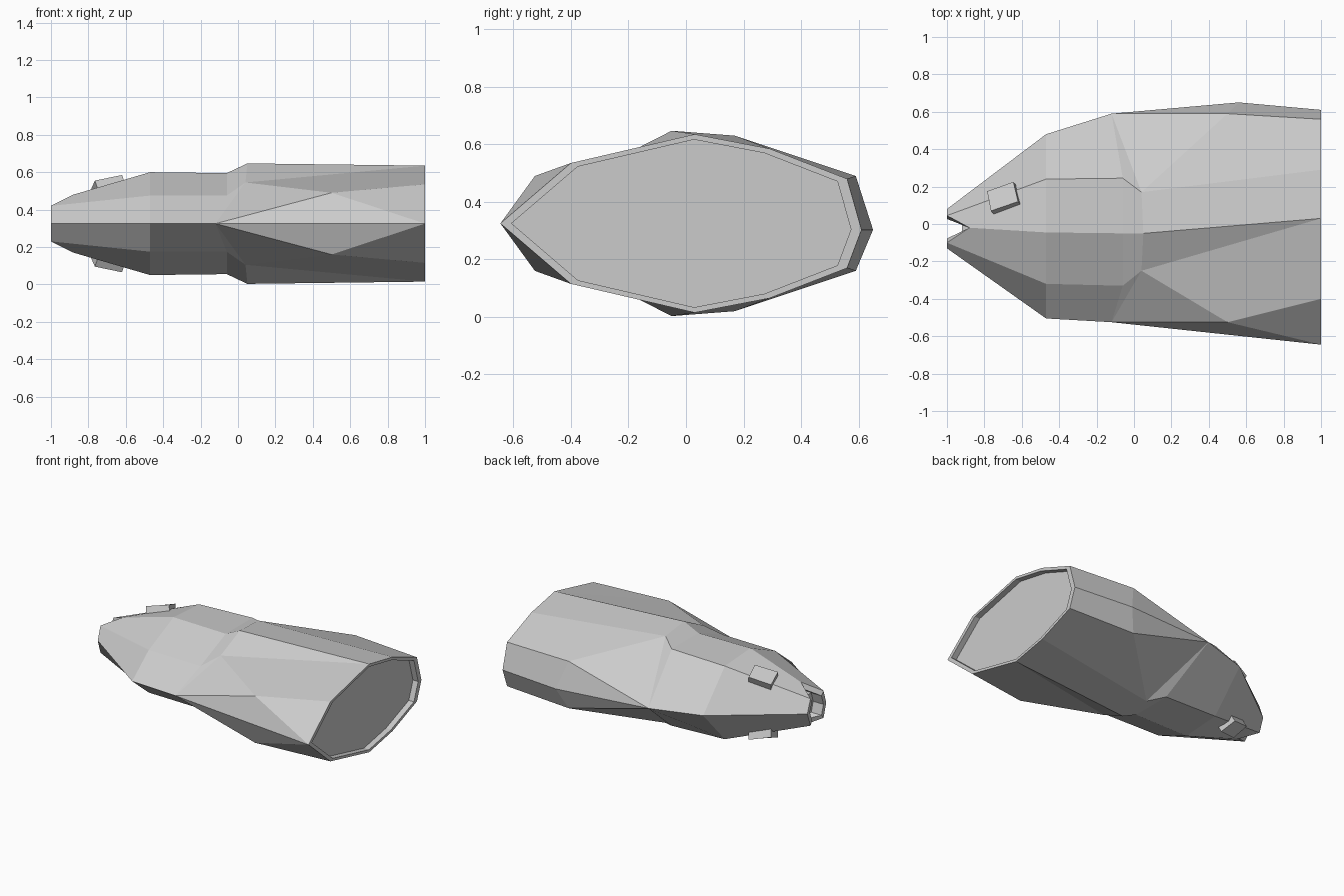
import bpy, bmesh
from mathutils import Vector

if "Cube" in bpy.data.objects:
    bpy.data.objects.remove(bpy.data.objects["Cube"])

MID = 0.325  # height of the left/right symmetry plane (fish lies on its side)

# Rows of points from snout to neck: x, y, half thickness
ROWS = {
    "b": [(-1, -.13, 0), (-.47, -.505, 0), (-.12, -.525, 0), (1, -.645, 0)],
    "l": [(-1, -.10, .095), (-.47, -.32, .15), (-.06, -.33, .15),
          (.04, -.25, .22), (.5, -.525, .165), (1, -.40, .21)],
    "m": [(-.88, -.02, .155), (-.47, -.045, .275), (-.06, -.05, .27),
          (.05, -.05, .322), (1, .03, .31)],
    "u": [(-1, .045, .095), (-.47, .24, .257), (-.06, .245, .27),
          (.04, .17, .305), (1, .29, .26)],
    "d": [(-1, .08, 0), (-.47, .48, 0), (-.12, .59, 0), (.5, .59, .165), (1, .56, .155)],
    "t": [(.56, .65, -.022), (1, .61, -.022)],  # crest, not mirrored
}
FACES = """b0 l0 l1 b1, b1 l1 l2 b2, b2 l2 l3, b2 l3 l4, b2 l4 b3, l4 l5 b3,
l0 m0 m1 l1, l1 m1 m2 l2, l2 m2 m3 l3, l3 m3 m4, l3 m4 l4, l4 m4 l5,
m0 u0 u1 m1, m1 u1 u2 m2, m2 u2 u3 m3, m3 u3 u4 m4,
u0 d0 d1 u1, u1 d1 d2 u2, u2 d2 u3, u3 d2 d3, u3 d3 d4 u4,
d2 t0 d3, d3 t0 t1 d4"""


def point(key, side):
    x, y, h = ROWS[key[0]][int(key[1])]
    return (x, y, MID + (h if key[0] == "t" else side * h))


def finish(bm, name):
    bmesh.ops.recalc_face_normals(bm, faces=bm.faces[:])
    mesh = bpy.data.meshes.new(name)
    bm.to_mesh(mesh)
    bm.free()
    obj = bpy.data.objects.new(name, mesh)
    bpy.context.collection.objects.link(obj)
    return obj


def cavity(bm, edges, centre_y, scale, depth):
    """Give an open end a flat rim, then a shallow closed recess."""
    for k, dx in ((scale, 0), (1, depth)):
        new = bmesh.ops.extrude_edge_only(bm, edges=edges)["geom"]
        edges = [g for g in new if isinstance(g, bmesh.types.BMEdge)]
        for v in (g for g in new if isinstance(g, bmesh.types.BMVert)):
            v.co = (v.co.x + dx, centre_y + (v.co.y - centre_y) * k,
                    MID + (v.co.z - MID) * k)
    bmesh.ops.triangle_fill(bm, edges=edges, use_beauty=True)


# Head shell, both sides
bm = bmesh.new()
for side in (1, -1):
    for face in FACES.replace("\n", " ").split(","):
        bm.faces.new([bm.verts.new(point(k, side)) for k in face.split()])
bmesh.ops.remove_doubles(bm, verts=bm.verts[:], dist=0.0005)

# Mouth opening and cut neck
ends = [e for e in bm.edges if e.is_boundary]
mouth = [e for e in ends if e.verts[0].co.x < 0]
neck = [e for e in ends if e.verts[0].co.x > 0]
cavity(bm, mouth, -.02, .72, .08)
cavity(bm, neck, 0, .94, -.04)
finish(bm, "fish_head")

# Eyes: tilted slabs on both sides
EYE = [(-.785, .175, .185), (-.645, .225, .22), (-.62, .12, .26), (-.765, .07, .23)]
INWARD = Vector((.30, -.36, -.88)) * .06
for name, side in (("upper_eye", 1), ("lower_eye", -1)):
    bm = bmesh.new()
    top = [Vector(p) for p in EYE]
    rings = [[bm.verts.new((p.x, p.y, MID + side * p.z)) for p in ring]
             for ring in (top, [p + INWARD for p in top])]
    for ring in rings:
        bm.faces.new(ring)
    for i in range(4):
        j = (i + 1) % 4
        bm.faces.new((rings[0][i], rings[0][j], rings[1][j], rings[1][i]))
    finish(bm, name)
